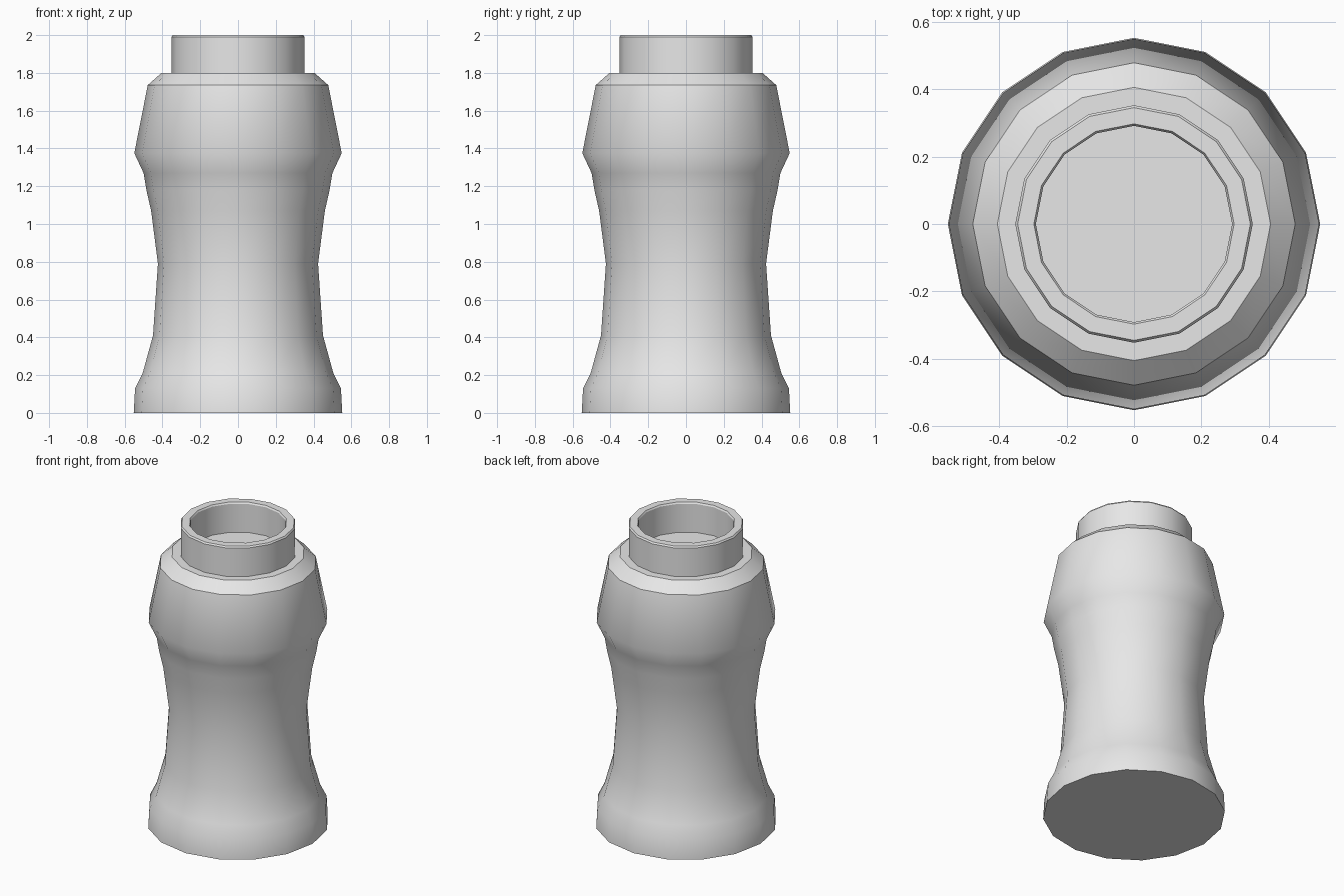
import bpy, bmesh, math

SIDES = 16

cube = bpy.data.objects.get("Cube")
if cube:
    bpy.data.objects.remove(cube, do_unlink=True)

grey = bpy.data.materials.new("light grey")
grey.use_nodes = True
grey.diffuse_color = (0.8, 0.8, 0.8, 1)
grey.node_tree.nodes["Principled BSDF"].inputs["Base Color"].default_value = (0.8, 0.8, 0.8, 1)


def lathe(name, profile, sharp, closed=False):
    """Turn a (radius, height) profile about z; sharp lists the hard rings."""
    bm = bmesh.new()
    rings = []
    for r, z in profile:
        ring = []
        for k in range(SIDES):
            a = math.tau * k / SIDES
            ring.append(bm.verts.new((r * math.cos(a), r * math.sin(a), z)))
        rings.append(ring)
    pairs = list(zip(rings, rings[1:]))
    if closed:
        pairs.append((rings[-1], rings[0]))
    for low, high in pairs:
        for k in range(SIDES):
            n = (k + 1) % SIDES
            bm.faces.new((low[k], low[n], high[n], high[k]))
    if not closed:
        bm.faces.new(rings[0][::-1])
        bm.faces.new(rings[-1])
    for f in bm.faces:
        f.smooth = True
    for i in sharp:
        for k in range(SIDES):
            bm.edges.get((rings[i][k], rings[i][(k + 1) % SIDES])).smooth = False
    bmesh.ops.recalc_face_normals(bm, faces=bm.faces[:])
    mesh = bpy.data.meshes.new(name)
    bm.to_mesh(mesh)
    bm.free()
    mesh.materials.append(grey)
    obj = bpy.data.objects.new(name, mesh)
    bpy.context.collection.objects.link(obj)
    return obj


# Waisted body with a flared foot, wide shoulder and flat top
lathe("body", [
    (0.552, 0), (0.545, 0.13), (0.505, 0.21), (0.45, 0.41), (0.424, 0.79),
    (0.46, 1.07), (0.485, 1.18), (0.5, 1.27), (0.549, 1.375),
    (0.478, 1.735), (0.405, 1.8),
], sharp=[0, 9, 10])

# Open tubular neck with a slightly bevelled lip
lathe("neck", [
    (0.352, 1.795), (0.352, 1.99), (0.345, 2.0),
    (0.297, 2.0), (0.291, 1.99), (0.291, 1.795),
], sharp=[0, 1, 2, 3, 4, 5], closed=True)
